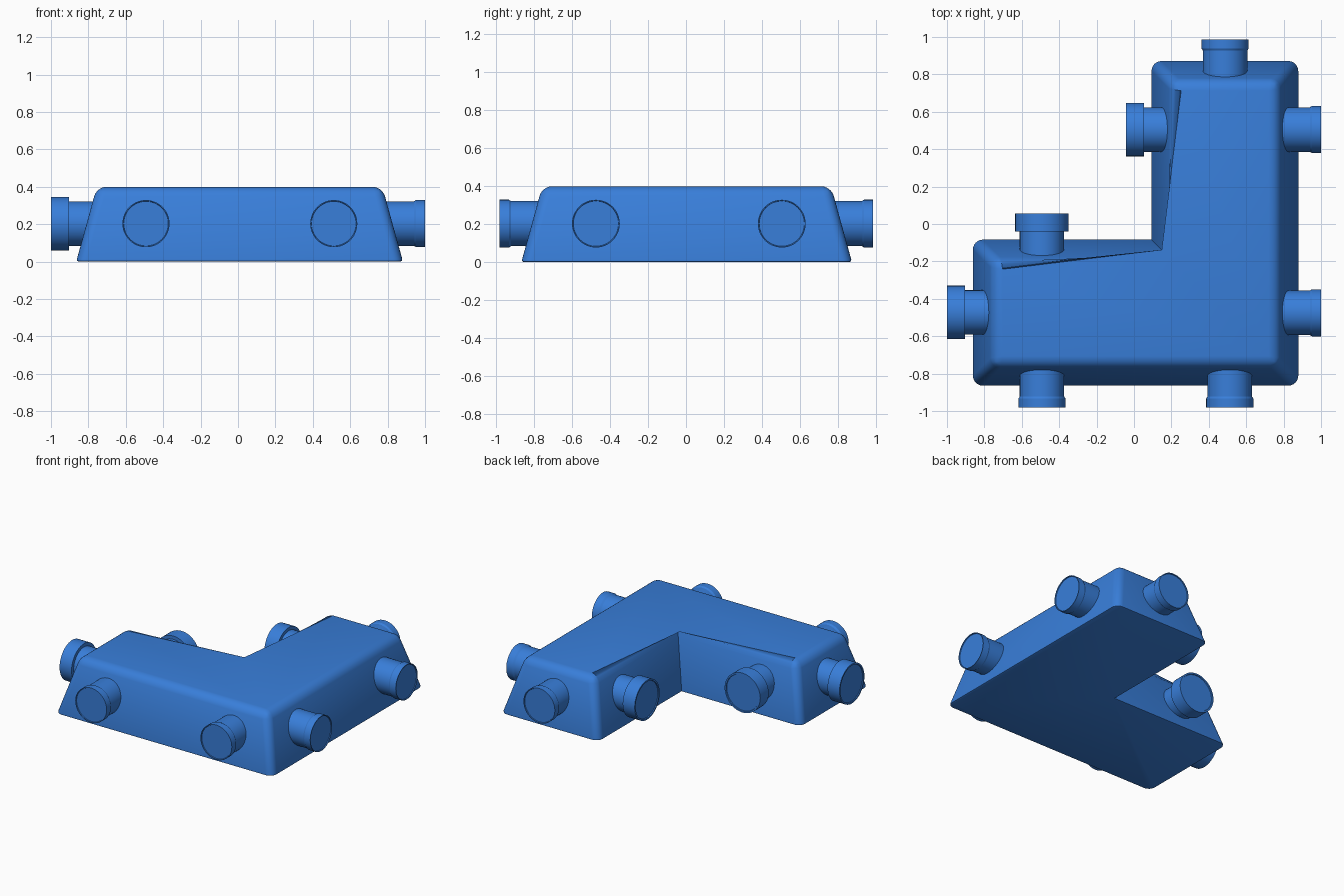
import bpy, bmesh, math
from mathutils import Matrix, Vector

cube = bpy.data.objects.get("Cube")
if cube:
    bpy.data.objects.remove(cube)

blue = bpy.data.materials.new("Blue plastic")
blue.use_nodes = True
colour = (0.04, 0.21, 0.70, 1)
blue.diffuse_color = colour
blue.node_tree.nodes["Principled BSDF"].inputs["Base Color"].default_value = colour

HEIGHT, INSET, PIPE_Z = 0.4, 0.11, 0.203


def make_object(name, bm, angle):
    bmesh.ops.recalc_face_normals(bm, faces=bm.faces)
    mesh = bpy.data.meshes.new(name)
    bm.to_mesh(mesh)
    bm.free()
    mesh.materials.append(blue)
    obj = bpy.data.objects.new(name, mesh)
    bpy.context.collection.objects.link(obj)
    bpy.ops.object.select_all(action='DESELECT')
    obj.select_set(True)
    bpy.context.view_layer.objects.active = obj
    bpy.ops.object.shade_smooth_by_angle(angle=math.radians(angle))
    return obj


# L-shaped body with sloping walls: bottom outline, and the same outline inset on top
x0, x1, xi = -0.865, 0.882, 0.09
y0, y1, yi = -0.868, 0.875, -0.08
outline = [(x0, y0, 1, 1), (x1, y0, -1, 1), (x1, y1, -1, -1),
           (xi, y1, 1, -1), (xi, yi, 1, -1), (x0, yi, 1, -1)]
bm = bmesh.new()
low = [bm.verts.new((x, y, 0)) for x, y, sx, sy in outline]
high = [bm.verts.new((x + sx * INSET, y + sy * INSET, HEIGHT)) for x, y, sx, sy in outline]
bm.faces.new(low[::-1])
bm.faces.new(high)
for i in range(6):
    j = (i + 1) % 6
    bm.faces.new((low[i], low[j], high[j], high[i]))

# Round the top rim and the outer corners, leaving the inner corner sharp
inner = {low[4], high[4]}
soft = [e for e in bm.edges if any(v in high for v in e.verts) and set(e.verts) != inner]
bmesh.ops.bevel(bm, geom=soft, offset=0.052, segments=6, profile=0.5, affect='EDGES')
# Small chamfer around the underside
foot = [e for e in bm.edges if all(v.co.z < 0.001 for v in e.verts)]
bmesh.ops.bevel(bm, geom=foot, offset=0.014, segments=2, profile=0.5, affect='EDGES')
make_object("body", bm, 35)


def pipe(name, centre, direction, profile):
    """Lathe a profile of (distance back from the tip, radius) about a horizontal axis."""
    bm = bmesh.new()
    verts = [bm.verts.new((r, 0, -d)) for d, r in profile]
    edges = [bm.edges.new(pair) for pair in zip(verts, verts[1:])]
    bmesh.ops.spin(bm, geom=verts + edges, cent=(0, 0, 0), axis=(0, 0, 1),
                   angle=math.tau, steps=48, use_duplicate=False)
    bmesh.ops.remove_doubles(bm, verts=bm.verts, dist=0.0001)
    turn = Vector(direction).to_track_quat('Z', 'Y').to_matrix().to_4x4()
    bm.transform(Matrix.Translation((centre[0], centre[1], PIPE_Z)) @ turn)
    make_object(name, bm, 30)


# Plugs have a slim collar, sockets a wide one; both have a thin lip at the tip
plug = [(0.006, 0), (0.006, 0.119), (0, 0.121), (0, 0.126), (0.048, 0.126),
        (0.06, 0.119), (0.24, 0.119), (0.24, 0)]
socket = [(0.006, 0), (0.006, 0.13), (0, 0.132), (0, 0.143), (0.096, 0.143),
          (0.096, 0.119), (0.24, 0.119), (0.24, 0)]

for name, centre, direction, profile in [
    ("front_right_plug", (-0.492, -0.982), (0, -1, 0), plug),
    ("front_left_plug", (0.512, -0.982), (0, -1, 0), plug),
    ("left_front_plug", (1.0, -0.475), (1, 0, 0), plug),
    ("left_back_plug", (1.0, 0.505), (1, 0, 0), plug),
    ("back_plug", (0.487, 0.987), (0, 1, 0), plug),
    ("right_socket", (-1.0, -0.473), (-1, 0, 0), socket),
    ("inner_side_socket", (-0.042, 0.505), (-1, 0, 0), socket),
    ("inner_back_socket", (-0.492, 0.056), (0, 1, 0), socket),
]:
    pipe(name, centre, direction, profile)
